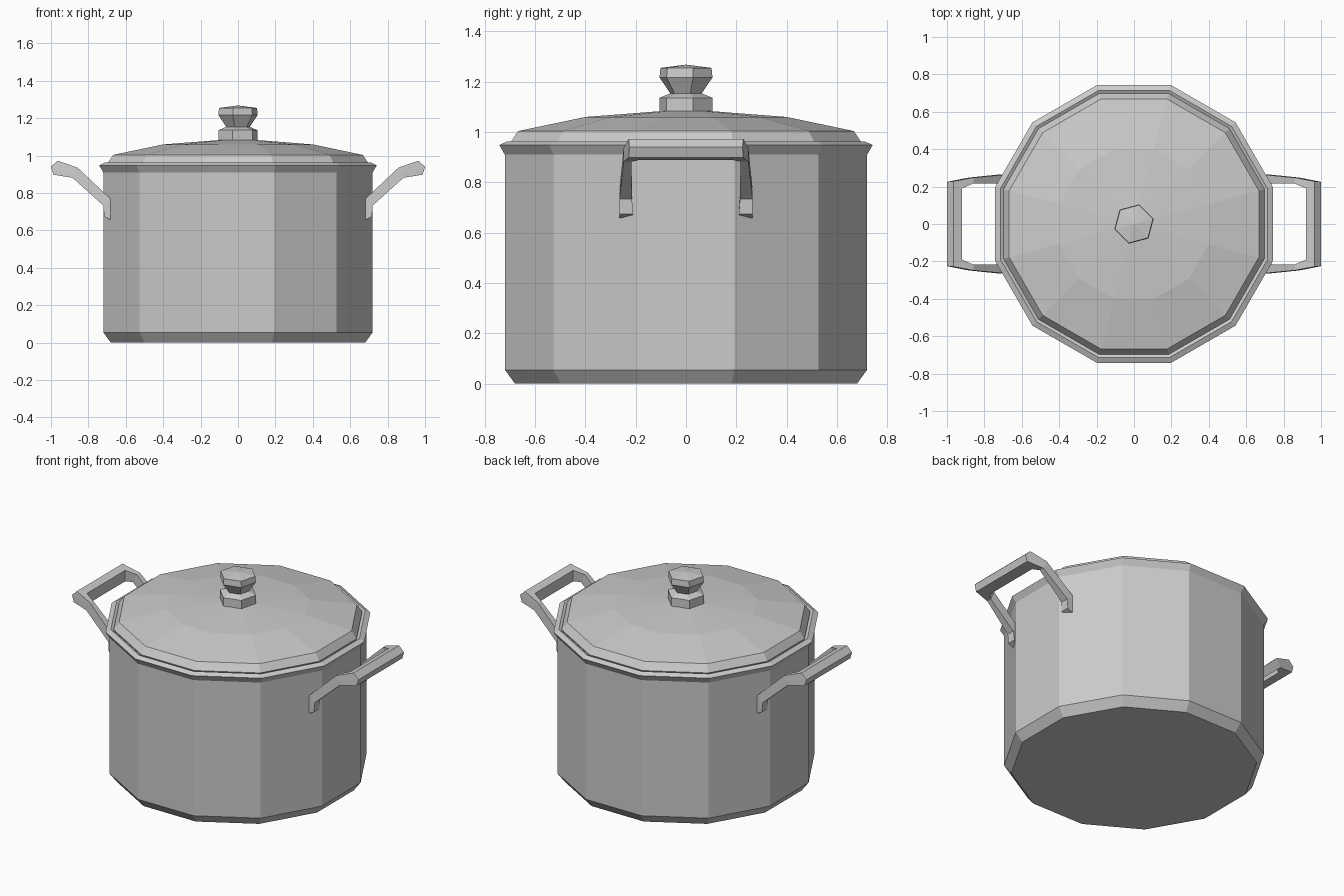
import bpy, bmesh
from math import cos, sin, pi, radians

default = bpy.data.objects.get("Cube")
if default:
    bpy.data.objects.remove(default, do_unlink=True)

steel = bpy.data.materials.new("brushed_steel")
steel.use_nodes = True
GREY = (0.6, 0.6, 0.6, 1)
steel.diffuse_color = GREY
steel.node_tree.nodes["Principled BSDF"].inputs["Base Color"].default_value = GREY


def loft(name, rings):
    """Skin a list of equal-length point rings and cap both ends."""
    bm = bmesh.new()
    loops = [[bm.verts.new(p) for p in ring] for ring in rings]
    n = len(loops[0])
    for a, b in zip(loops, loops[1:]):
        for i in range(n):
            j = (i + 1) % n
            bm.faces.new((a[i], a[j], b[j], b[i]))
    bm.faces.new(loops[0])
    bm.faces.new(loops[-1])
    bmesh.ops.remove_doubles(bm, verts=bm.verts, dist=0.0005)
    bmesh.ops.recalc_face_normals(bm, faces=bm.faces)
    mesh = bpy.data.meshes.new(name)
    bm.to_mesh(mesh)
    bm.free()
    mesh.materials.append(steel)
    obj = bpy.data.objects.new(name, mesh)
    bpy.context.collection.objects.link(obj)
    return obj


def turned(name, profile, sides):
    """Lathe a (corner radius, height) profile, first corner at 15 degrees."""
    angles = [radians(15) + 2 * pi * i / sides for i in range(sides)]
    return loft(name, [[(r * cos(a), r * sin(a), z) for a in angles]
                       for r, z in profile])


# Body and lid: twelve sides, radii given to the flats
to_corner = 1 / cos(pi / 12)


def dodecagon(name, profile):
    return turned(name, [(r * to_corner, z) for r, z in profile], 12)


dodecagon("pot_body", [(0.68, 0), (0.72, 0.055), (0.72, 0.91), (0.742, 0.948),
                       (0.713, 0.962), (0.695, 0.952)])
dodecagon("lid", [(0.69, 0.94), (0.697, 0.96), (0.667, 1.004), (0.4, 1.06),
                  (0.09, 1.084), (0.001, 1.088)])

# Knob: six sides
turned("knob_base", [(0.109, 1.07), (0.109, 1.136), (0.062, 1.155)], 6)
turned("knob", [(0.062, 1.15), (0.109, 1.217), (0.105, 1.255), (0.001, 1.268)], 6)


# Handles: five-point sections along one arm, mirrored for the other arm
def arm_section(top, bottom, y_out, y_in):
    (tx, tz), (bx, bz) = top, bottom
    return [(tx, y_in, tz), (tx, y_out, tz),
            ((tx + bx) / 2, y_out, (tz + bz) / 2),
            (bx, y_out, bz), (bx, y_in, bz)]


arm = [
    arm_section((0.682, 0.658), (0.716, 0.674), 0.265, 0.21),
    arm_section((0.682, 0.77), (0.72, 0.733), 0.265, 0.215),
    arm_section((0.858, 0.936), (0.885, 0.882), 0.248, 0.217),
    # grip corner
    [(0.92, 0.19, 0.957), (0.965, 0.228, 0.973), (1.0, 0.225, 0.94),
     (0.987, 0.228, 0.898), (0.92, 0.19, 0.888)],
]
half_turn = [[(x, -y, z) for x, y, z in ring] for ring in reversed(arm)]
path = arm + half_turn
for side, sx in (("left", 1), ("right", -1)):
    loft(side + "_handle", [[(sx * x, y, z) for x, y, z in ring] for ring in path])
